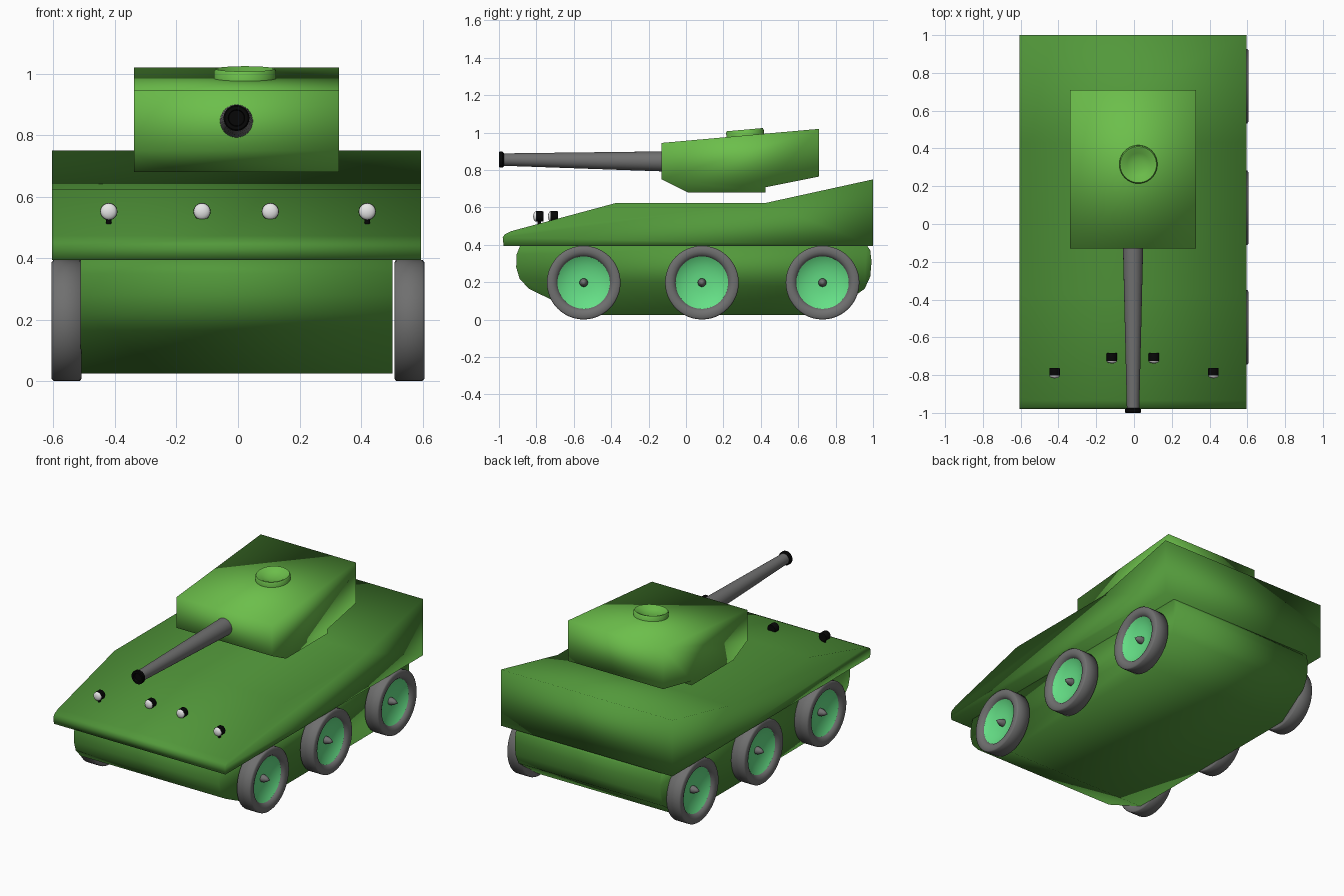
import bpy, bmesh, math
from mathutils import Matrix, Vector

if "Cube" in bpy.data.objects:
    bpy.data.objects.remove(bpy.data.objects["Cube"])


def material(name, r, g, b):
    m = bpy.data.materials.new(name)
    m.diffuse_color = (r, g, b, 1)
    m.use_nodes = True
    m.node_tree.nodes["Principled BSDF"].inputs["Base Color"].default_value = m.diffuse_color
    return m


HULL = material("hull_green", 0.085, 0.315, 0.043)
TURRET = material("turret_green", 0.15, 0.52, 0.07)
RIM = material("rim_mint", 0.13, 0.74, 0.24)
GREY = material("rubber_grey", 0.16, 0.16, 0.16)
BLACK = material("black", 0.002, 0.002, 0.002)
WHITE = material("lamp_white", 0.82, 0.82, 0.82)


def finish(name, bm, mat, matrix=None, angle=40):
    bmesh.ops.recalc_face_normals(bm, faces=bm.faces)
    me = bpy.data.meshes.new(name)
    bm.to_mesh(me)
    bm.free()
    if matrix is not None:
        me.transform(matrix)
    me.materials.append(mat)
    ob = bpy.data.objects.new(name, me)
    bpy.context.collection.objects.link(ob)
    bpy.ops.object.select_all(action='DESELECT')
    ob.select_set(True)
    bpy.context.view_layer.objects.active = ob
    bpy.ops.object.shade_smooth_by_angle(angle=math.radians(angle))
    return ob


def slab(name, profile, x0, x1, mat):
    """Side profile of (y, z) points, extruded across x, soft-shaded all over."""
    bm = bmesh.new()
    face = bm.faces.new([bm.verts.new((x0, y, z)) for y, z in profile])
    ext = bmesh.ops.extrude_face_region(bm, geom=[face])
    verts = [v for v in ext["geom"] if isinstance(v, bmesh.types.BMVert)]
    bmesh.ops.translate(bm, verts=verts, vec=(x1 - x0, 0, 0))
    return finish(name, bm, mat, angle=180)


def lathe(name, profile, mat, centre, axis, steps=40, closed=False, angle=40):
    """(radius, height) points spun round local z, then aimed along axis."""
    bm = bmesh.new()
    verts = [bm.verts.new((r, 0, h)) for r, h in profile]
    pairs = list(zip(verts, verts[1:])) + ([(verts[-1], verts[0])] if closed else [])
    edges = [bm.edges.new(p) for p in pairs]
    bmesh.ops.spin(bm, geom=verts + edges, cent=(0, 0, 0), axis=(0, 0, 1),
                   angle=math.tau, steps=steps, use_duplicate=False)
    bmesh.ops.remove_doubles(bm, verts=bm.verts, dist=1e-5)
    turn = Vector((0, 0, 1)).rotation_difference(Vector(axis)).to_matrix().to_4x4()
    return finish(name, bm, mat, Matrix.Translation(centre) @ turn, angle)


# Upper hull with a sloping nose and raised tail
slab("upper_hull", [(-0.975, 0.395), (-0.98, 0.44), (-0.97, 0.455), (-0.935, 0.473),
                    (-0.37, 0.625), (0.43, 0.625), (1.0, 0.75), (1.0, 0.395)],
     -0.605, 0.595, HULL)

# Lower hull tub with rounded ends
slab("lower_hull", [(-0.885, 0.40), (-0.905, 0.35), (-0.908, 0.28), (-0.89, 0.22),
                    (-0.84, 0.165), (-0.55, 0.025), (0.76, 0.025), (0.955, 0.165),
                    (0.985, 0.23), (0.992, 0.31), (0.985, 0.37), (0.965, 0.40)],
     -0.512, 0.503, HULL)

# Turret
slab("turret", [(-0.13, 0.945), (-0.13, 0.75), (0.01, 0.68), (0.425, 0.68),
                (0.425, 0.708), (0.71, 0.765), (0.71, 1.02)],
     -0.338, 0.329, TURRET)

# Dished hatch, tilted with the turret roof
lathe("hatch", [(0, -0.015), (0.101, -0.015), (0.101, 0.024), (0.096, 0.031),
                (0.086, 0.029), (0.06, 0.014), (0.03, 0.006), (0, 0.004)],
      TURRET, (0.023, 0.317, 0.985), (0, -0.089, 1))

# Tapered barrel and black muzzle with a shallow bore
base, tip = Vector((-0.005, -0.10, 0.846)), Vector((-0.005, -0.98, 0.856))
length = (tip - base).length
lathe("gun_barrel", [(0, 0), (0.054, 0), (0.033, length), (0, length)],
      GREY, base, tip - base)
lathe("muzzle", [(0, 0), (0.036, 0), (0.042, 0.006), (0.042, 0.022), (0.038, 0.026),
                 (0.027, 0.026), (0.025, 0.012), (0, 0.012)],
      BLACK, (-0.005, -0.974, 0.856), (0, -1, 0))

# Three wheels on each side: tyre, dished rim and pointed hub
tyre = [(0.135, -0.048), (0.19, -0.048), (0.197, -0.044), (0.197, 0.042),
        (0.19, 0.048), (0.165, 0.048), (0.150, 0.042), (0.142, 0.032), (0.137, 0.02)]
rim = [(0, -0.044), (0.14, -0.044), (0.141, 0.028), (0.125, 0.018),
       (0.09, 0.004), (0.05, -0.003), (0, -0.005)]
hub = [(0, -0.01), (0.023, -0.01), (0.022, 0.012), (0.014, 0.03), (0, 0.05)]
for side, s in (("right", 1), ("left", -1)):
    for place, y in (("front", -0.547), ("middle", 0.085), ("rear", 0.73)):
        c = (s * 0.5575, y, 0.198)
        tag = f"{side}_{place}"
        lathe(tag + "_tyre", tyre, GREY, c, (s, 0, 0), 48, closed=True, angle=100)
        lathe(tag + "_rim", rim, RIM, c, (s, 0, 0), 48)
        lathe(tag + "_hub", hub, GREY, c, (s, 0, 0), 16)

# Four headlamps on the nose: black housing, white lens, short foot
lens = [(0.027 * math.cos(a), 0.014 * math.sin(a))
        for a in (i * math.pi / 12 for i in range(6))] + [(0, 0.014)]
for i, (x, y) in enumerate(((-0.42, -0.803), (-0.117, -0.724), (0.105, -0.724), (0.42, -0.803))):
    lathe(f"lamp_housing_{i + 1}", [(0, 0), (0.026, 0), (0.028, 0.004), (0.028, 0.04), (0, 0.04)],
          BLACK, (x, y + 0.04, 0.552), (0, -1, 0), 24)
    lathe(f"lamp_lens_{i + 1}", [(0, -0.004), (0.027, -0.004)] + lens,
          WHITE, (x, y, 0.552), (0, -1, 0), 24)
    lathe(f"lamp_foot_{i + 1}", [(0, 0), (0.009, 0), (0.009, 0.035), (0, 0.035)],
          BLACK, (x, y + 0.018, 0.505), (0, 0, 1), 12)
